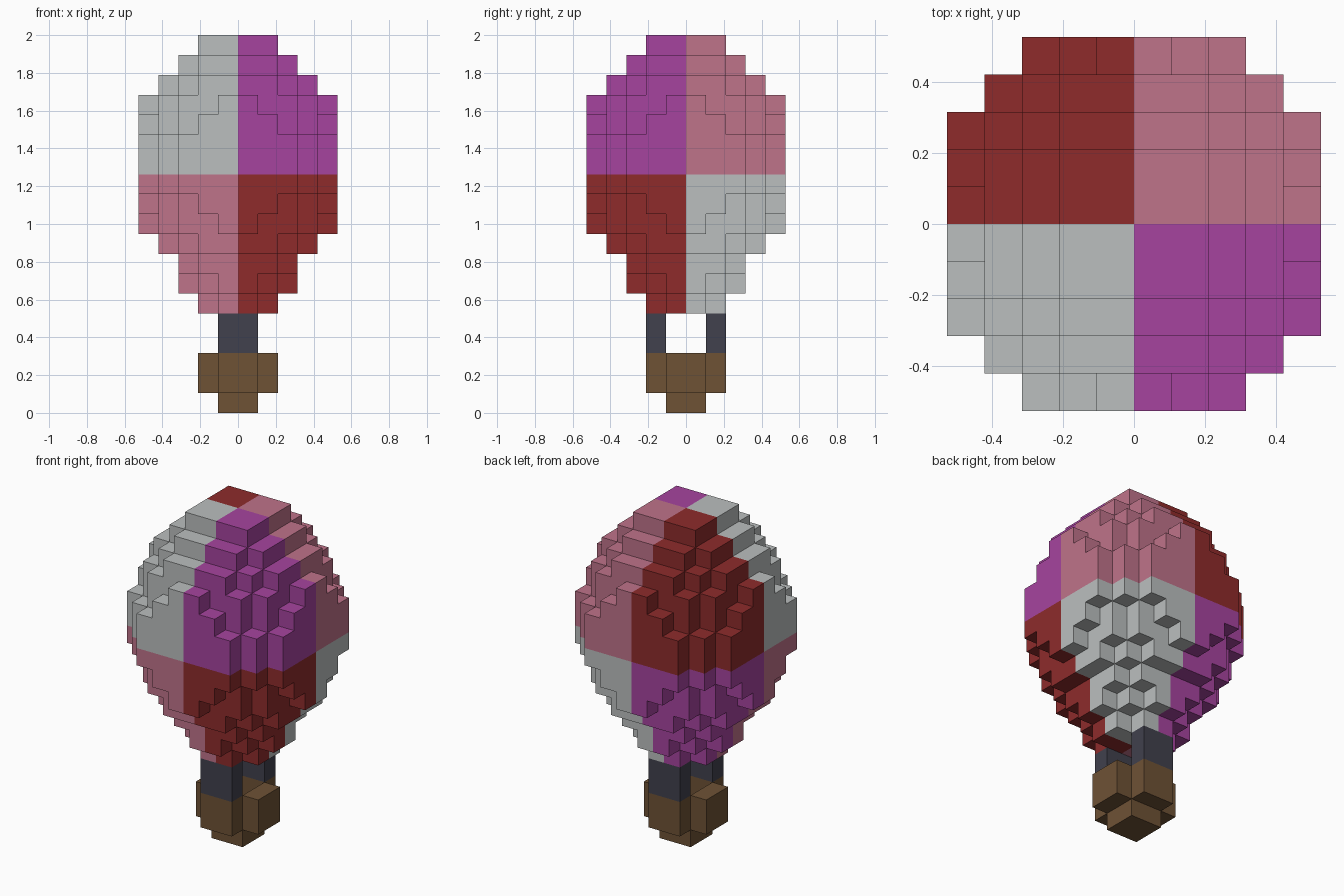
import bpy
import bmesh
from mathutils import Vector

cube = bpy.data.objects.get("Cube")
if cube:
    bpy.data.objects.remove(cube, do_unlink=True)

U = 2 / 19  # block size


def material(name, hex_code):
    srgb = [int(hex_code[i:i + 2], 16) / 255 for i in (0, 2, 4)]
    color = [((c + 0.055) / 1.055) ** 2.4 for c in srgb] + [1]
    mat = bpy.data.materials.new(name)
    mat.use_nodes = True
    mat.diffuse_color = color
    mat.node_tree.nodes["Principled BSDF"].inputs["Base Color"].default_value = color
    return mat


WHITE = material("pale grey", "BBBFBF")
PURPLE = material("purple", "A6449F")
PINK = material("dusty pink", "BF738A")
RED = material("dark red", "8E2B2B")
BROWN = material("brown", "6E5235")
SLATE = material("slate", "41414D")

DIRECTIONS = [Vector(d) for d in ((1, 0, 0), (-1, 0, 0), (0, 1, 0),
                                  (0, -1, 0), (0, 0, 1), (0, 0, -1))]


def layer(rows, z):
    """Blocks of one layer; rows holds the half width of each row out from the middle."""
    return {(x, y, z)
            for r, half in enumerate(rows)
            for y in (r, -r - 1)
            for x in range(-half, half)}


def block_object(name, cells, mats, pick=lambda cell: 0):
    """Build the outer skin of a set of unit blocks."""
    bm = bmesh.new()
    for cell in sorted(cells):
        middle = Vector(cell) + Vector((0.5, 0.5, 0.5))
        for d in DIRECTIONS:
            if tuple(int(c + s) for c, s in zip(cell, d)) in cells:
                continue
            a = Vector((d.y, d.z, d.x))
            b = d.cross(a)
            corners = [middle + (d + a * i + b * j) / 2
                       for i, j in ((-1, -1), (1, -1), (1, 1), (-1, 1))]
            face = bm.faces.new([bm.verts.new(c * U) for c in corners])
            face.material_index = pick(cell)
    bmesh.ops.remove_doubles(bm, verts=bm.verts, dist=U / 100)
    mesh = bpy.data.meshes.new(name)
    bm.to_mesh(mesh)
    bm.free()
    for mat in mats:
        mesh.materials.append(mat)
    obj = bpy.data.objects.new(name, mesh)
    bpy.context.collection.objects.link(obj)
    return obj


# Envelope: stepped layers from the neck up to the crown
WIDEST = [5, 5, 5, 4, 3]
SHOULDER = [5, 5, 4, 3, 2]
ROUND = [5, 4, 4, 3, 1]
TAPER = [4, 4, 3, 2]
SMALL = [3, 3, 2]
envelope_layers = [[2, 1], [3, 2, 1], SMALL, TAPER, ROUND, SHOULDER, WIDEST,
                   WIDEST, WIDEST, SHOULDER, ROUND, TAPER, SMALL, [2, 2]]
envelope = set()
for i, rows in enumerate(envelope_layers):
    envelope |= layer(rows, 5 + i)


# Eight panels: the lower half uses the upper colours in another order
def panel(cell):
    x, y, z = cell
    quadrant = (x >= 0) + 2 * (y >= 0)
    upper = (0, 1, 3, 2)
    lower = (2, 3, 1, 0)
    return (upper if z >= 12 else lower)[quadrant]


block_object("envelope", envelope, [WHITE, PURPLE, PINK, RED], panel)

# Basket: small floor with a ring of walls
block_object("basket_floor", layer([1], 0), [BROWN])
walls = set()
for z in (1, 2):
    walls |= layer([2, 1], z) - layer([1], z)
block_object("basket_walls", walls, [BROWN])

# Supports between basket and envelope, front and back
for name, y in (("front_support", -2), ("back_support", 1)):
    block_object(name, {(x, y, z) for x in (-1, 0) for z in (3, 4)}, [SLATE])
